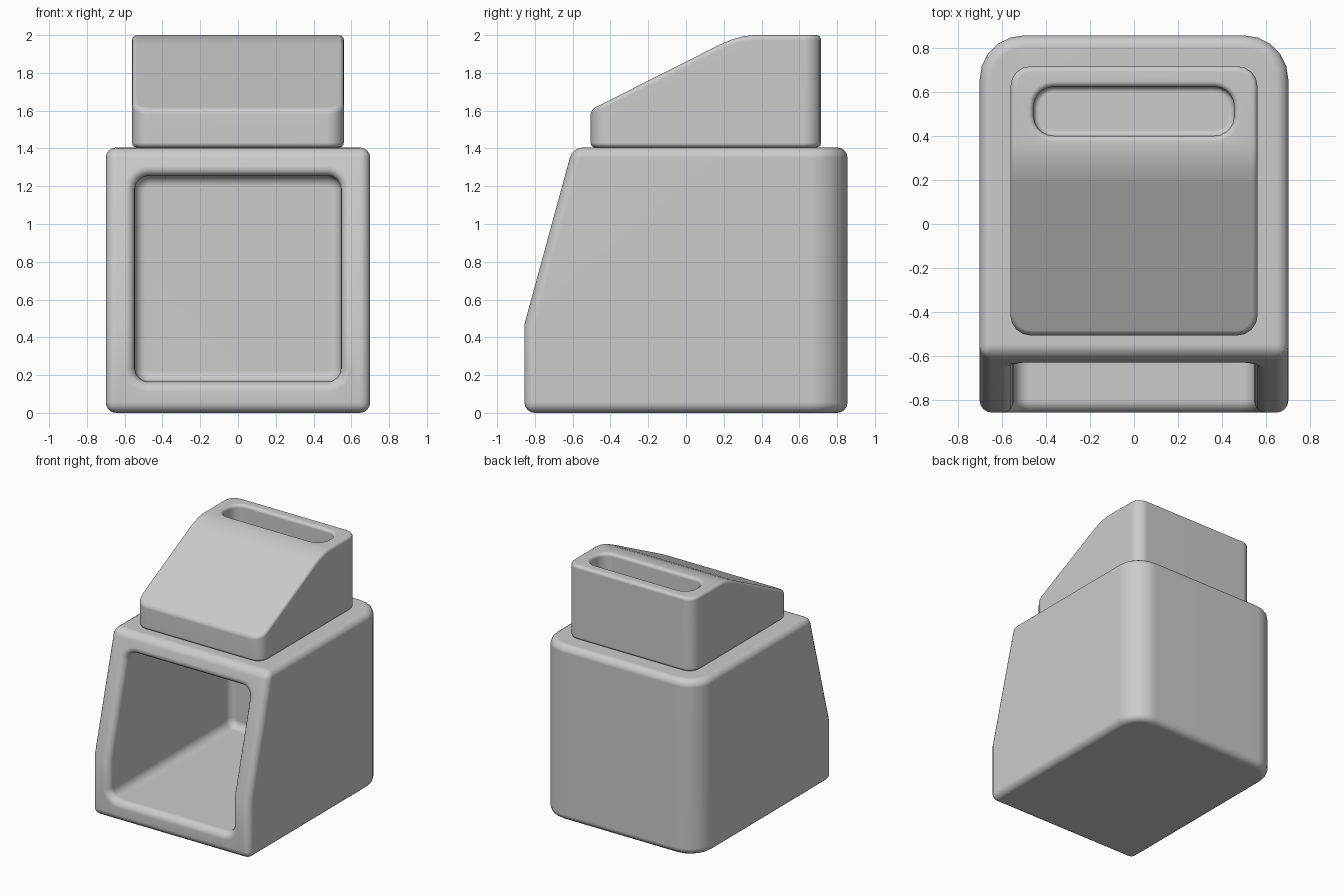
import bpy, bmesh
from mathutils import Vector

cube = bpy.data.objects.get("Cube")
if cube:
    bpy.data.objects.remove(cube)

grey = bpy.data.materials.new("light grey plastic")
grey.use_nodes = True
grey.diffuse_color = (0.6, 0.6, 0.6, 1)
grey.node_tree.nodes["Principled BSDF"].inputs["Base Color"].default_value = (0.6, 0.6, 0.6, 1)


def prism(name, points, sweep, pick=None, radius=0, segments=4):
    """Sweep a closed profile along a vector, then round the picked edges."""
    bm = bmesh.new()
    face = bm.faces.new([bm.verts.new(p) for p in points])
    new = bmesh.ops.extrude_face_region(bm, geom=[face])["geom"]
    bmesh.ops.translate(bm, vec=sweep, verts=[v for v in new if isinstance(v, bmesh.types.BMVert)])
    bmesh.ops.recalc_face_normals(bm, faces=bm.faces)
    if pick:
        bmesh.ops.bevel(bm, geom=[e for e in bm.edges if pick(e)], offset=radius,
                        segments=segments, profile=0.5, affect='EDGES')
    mesh = bpy.data.meshes.new(name)
    bm.to_mesh(mesh)
    bm.free()
    mesh.materials.append(grey)
    obj = bpy.data.objects.new(name, mesh)
    bpy.context.collection.objects.link(obj)
    return obj


def along(edge, axis):
    d = (edge.verts[0].co - edge.verts[1].co).normalized()
    return abs(d[axis]) > 0.99


def centre(edge):
    return (edge.verts[0].co + edge.verts[1].co) / 2


def finish(obj, cutter, width):
    """Hollow the part, soften every sharp edge and shade it smooth."""
    cut = obj.modifiers.new("hollow", 'BOOLEAN')
    cut.object, cut.solver = cutter, 'EXACT'
    soft = obj.modifiers.new("soft edges", 'BEVEL')
    soft.width, soft.segments = width, 4
    soft.limit_method, soft.angle_limit = 'ANGLE', 0.61
    soft.use_clamp_overlap = False
    obj.modifiers.new("even shading", 'WEIGHTED_NORMAL').keep_sharp = True
    bpy.ops.object.select_all(action='DESELECT')
    obj.select_set(True)
    bpy.context.view_layer.objects.active = obj
    for m in [m.name for m in obj.modifiers][:2]:
        bpy.ops.object.modifier_apply(modifier=m)
    bpy.ops.object.shade_smooth_by_angle(angle=0.61)
    bpy.data.objects.remove(cutter)


def side_profile(half, points):
    return [(-half, y, z) for y, z in points], Vector((2 * half, 0, 0))


# Main housing: sloped front, broadly rounded back corners
pts, sweep = side_profile(0.70, [(-0.855, 0), (-0.855, 0.47), (-0.6, 1.405), (0.855, 1.405), (0.855, 0)])
housing = prism("housing", pts, sweep, lambda e: along(e, 2) and centre(e).y > 0, 0.2, 5)

# Open chamber in the front of the housing
x, low, high = 0.545, 0.165, 1.255
chamber = prism("chamber_cutter", [(-x, -1.2, low), (x, -1.2, low), (x, -1.2, high), (-x, -1.2, high)],
                Vector((0, 1.88, 0)), lambda e: along(e, 1), 0.07)
finish(housing, chamber, 0.055)

# Hopper with a sloped front that eases into the flat top
pts, sweep = side_profile(0.56, [(-0.505, 1.405), (-0.505, 1.605), (0.18, 1.95), (0.24, 1.976),
                                 (0.30, 1.993), (0.355, 2.0), (0.715, 2.0), (0.715, 1.405)])
hopper = prism("hopper", pts, sweep, lambda e: along(e, 2), 0.09)

# Long slot in the top of the hopper
x, front, back = 0.455, 0.4, 0.622
slot = prism("slot_cutter", [(-x, front, 1.6), (x, front, 1.6), (x, back, 1.6), (-x, back, 1.6)],
             Vector((0, 0, 0.6)), lambda e: along(e, 2), 0.09, 5)
finish(hopper, slot, 0.025)
